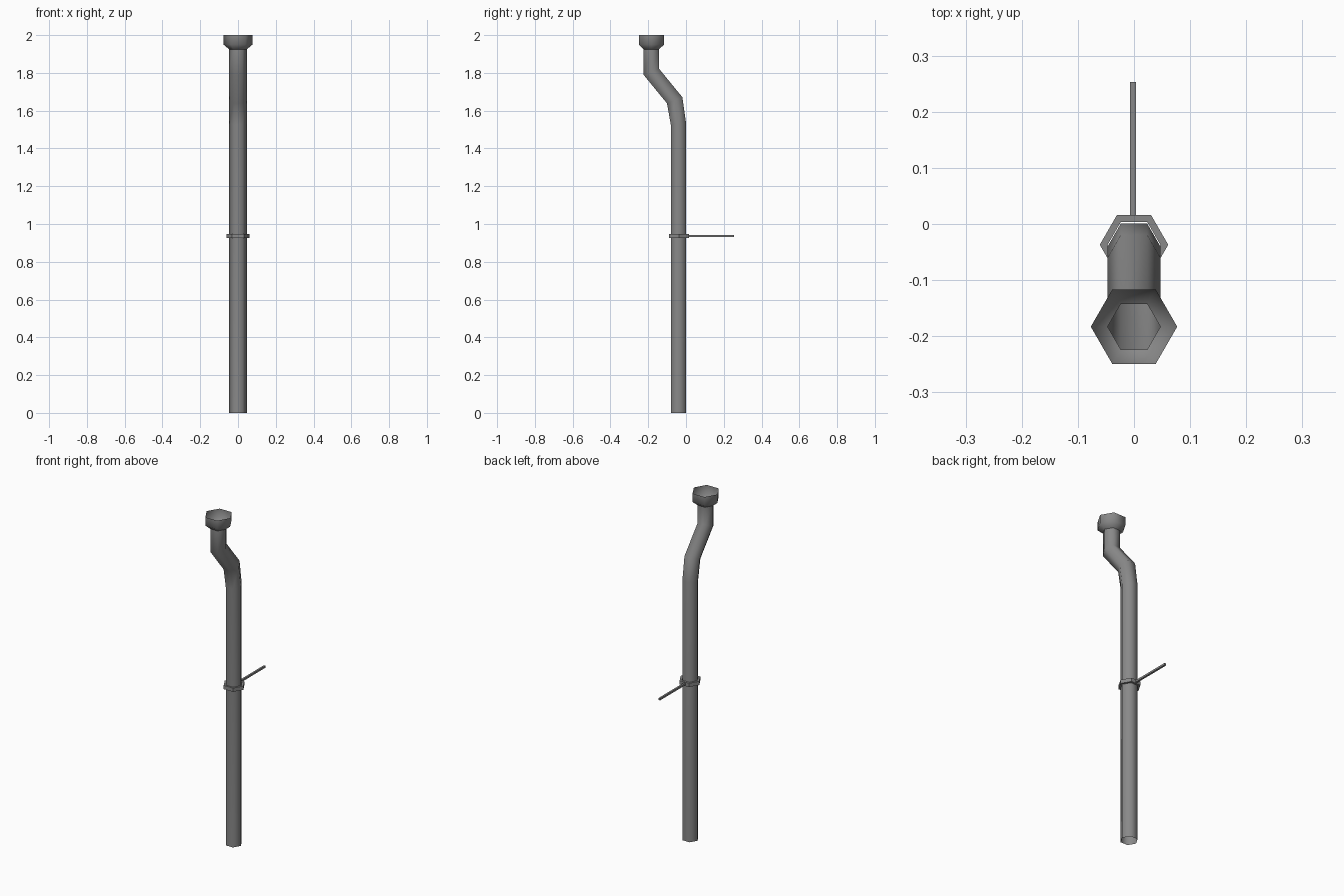
import bpy
import bmesh
from math import cos, sin, pi, radians
from mathutils import Vector

if "Cube" in bpy.data.objects:
    bpy.data.objects.remove(bpy.data.objects["Cube"])

SIDES = 6
PIPE_R = 0.047

metal = bpy.data.materials.new("grey_metal")
metal.use_nodes = True
metal.diffuse_color = (0.25, 0.25, 0.25, 1)
metal.node_tree.nodes["Principled BSDF"].inputs["Base Color"].default_value = metal.diffuse_color


def finish(name, bm, angle):
    mesh = bpy.data.meshes.new(name)
    bm.to_mesh(mesh)
    bm.free()
    mesh.materials.append(metal)
    obj = bpy.data.objects.new(name, mesh)
    bpy.context.collection.objects.link(obj)
    bpy.ops.object.select_all(action='DESELECT')
    obj.select_set(True)
    bpy.context.view_layer.objects.active = obj
    bpy.ops.object.shade_smooth_by_angle(angle=radians(angle))
    return obj


def hex_tube(name, rings, angle, loop=False):
    """Skin hexagonal rings given as (y, z, radius, tilt about x)."""
    bm = bmesh.new()
    loops = []
    for y, z, r, tilt in rings:
        loop_verts = []
        for i in range(SIDES):
            a = 2 * pi * i / SIDES
            d = r * sin(a)
            # tilted rings are stretched so the tube keeps its depth at a bend
            loop_verts.append(bm.verts.new((r * cos(a), y + d, z + d * tilt)))
        loops.append(loop_verts)
    pairs = list(zip(loops, loops[1:]))
    if loop:
        pairs.append((loops[-1], loops[0]))
    for low, high in pairs:
        for i in range(SIDES):
            j = (i + 1) % SIDES
            bm.faces.new((low[i], low[j], high[j], high[i]))
    return finish(name, bm, angle)


# Downpipe with a swan-neck bend, open at both ends
hex_tube("downpipe", [
    (-0.04, 0, PIPE_R, 0),
    (-0.04, 1.53, PIPE_R, 0.06),
    (-0.06, 1.655, PIPE_R, 0.4),
    (-0.183, 1.805, PIPE_R, 0.4),
    (-0.183, 1.925, PIPE_R, 0),
], 65)

# Open funnel collecting the water
hex_tube("funnel", [
    (-0.183, 1.925, PIPE_R, 0),
    (-0.183, 1.95, 0.077, 0),
    (-0.183, 2.0, 0.077, 0),
], 65)

# Clamp ring around the pipe
hex_tube("clamp_ring", [
    (-0.037, 0.925, PIPE_R, 0),
    (-0.037, 0.925, 0.061, 0),
    (-0.037, 0.947, 0.061, 0),
    (-0.037, 0.947, PIPE_R, 0),
], 30, loop=True)

# Wall rod running back from the clamp
bm = bmesh.new()
bmesh.ops.create_cube(bm, size=1)
bmesh.ops.scale(bm, vec=Vector((0.011, 0.243, 0.011)), verts=bm.verts)
bmesh.ops.translate(bm, vec=Vector((-0.002, 0.1315, 0.936)), verts=bm.verts)
finish("wall_rod", bm, 30)
